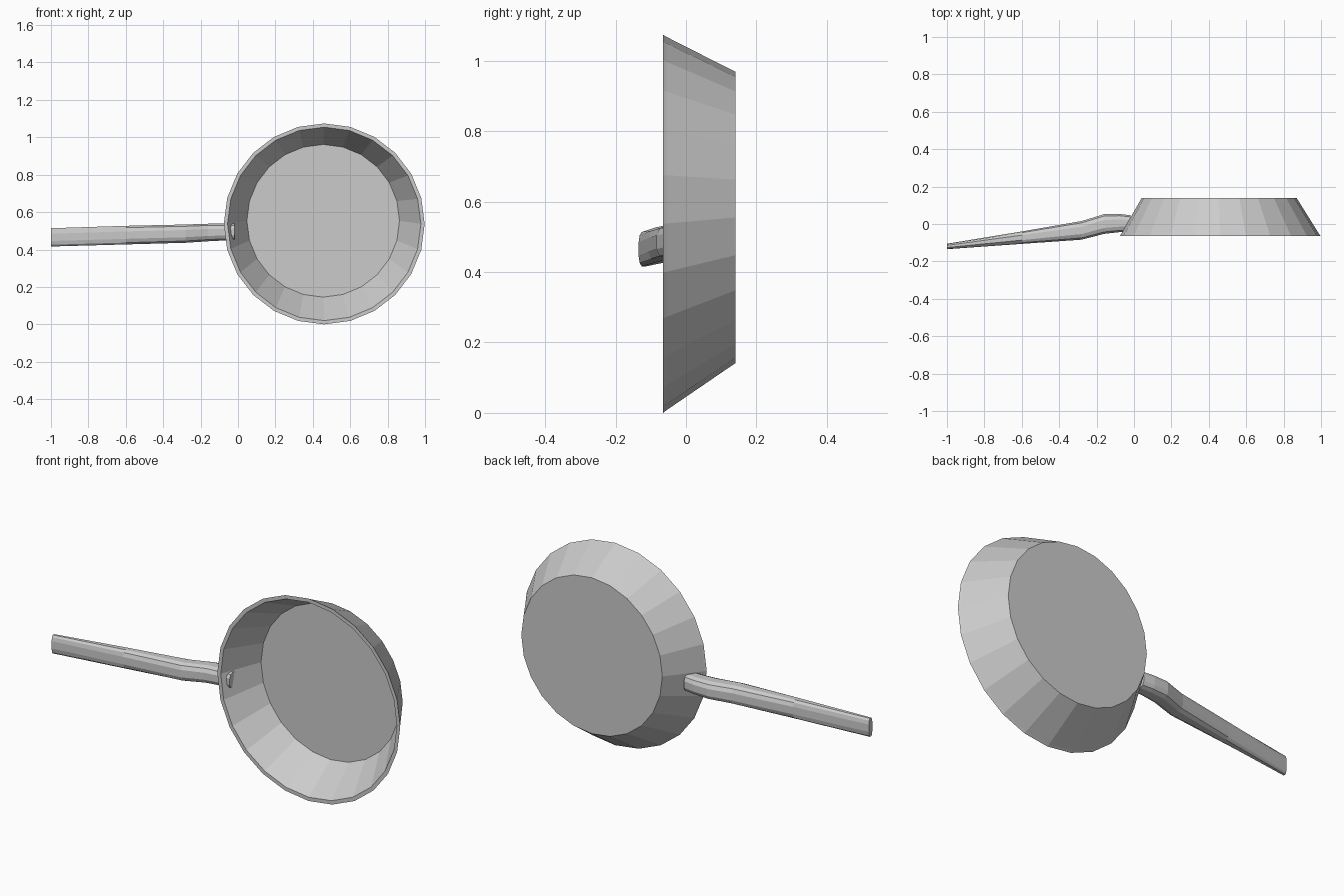
import bpy, bmesh, math

if "Cube" in bpy.data.objects:
    bpy.data.objects.remove(bpy.data.objects["Cube"])


def skin(name, rings, cap_ends=True):
    """Bridge equal-sized rings of points into a flat-shaded mesh."""
    bm = bmesh.new()
    loops = [[bm.verts.new(p) for p in ring] for ring in rings]
    n = len(loops[0])
    for a, b in zip(loops, loops[1:]):
        for i in range(n):
            j = (i + 1) % n
            bm.faces.new((a[i], a[j], b[j], b[i]))
    if cap_ends:
        bm.faces.new(loops[0])
        bm.faces.new(loops[-1])
    bmesh.ops.recalc_face_normals(bm, faces=bm.faces)
    mesh = bpy.data.meshes.new(name)
    bm.to_mesh(mesh)
    bm.free()
    obj = bpy.data.objects.new(name, mesh)
    bpy.context.collection.objects.link(obj)
    return obj


# Pan bowl: turned about the y axis, slightly lopsided towards the base
SIDES = 24


def pan_ring(radius, y):
    t = (y + 0.065) / 0.205
    cx, cz = 0.461 - 0.006 * t, 0.537 + 0.018 * t
    return [(cx + radius * math.cos(2 * math.pi * i / SIDES), y,
             cz + radius * math.sin(2 * math.pi * i / SIDES))
            for i in range(SIDES)]


profile = [(0.414, 0.14), (0.421, 0.128), (0.530, -0.055), (0.537, -0.065),
           (0.517, -0.065), (0.408, 0.125)]
skin("pan_bowl", [pan_ring(r, y) for r, y in profile])

# Handle: rounded oblong section swept along a bent path
# columns: x, y centre, z centre, half depth, half height
path = [(-1.00, -0.120, 0.465, 0.015, 0.050),
        (-0.60, -0.073, 0.477, 0.034, 0.051),
        (-0.28, -0.034, 0.485, 0.051, 0.050),
        (-0.16, 0.000, 0.491, 0.054, 0.048),
        (-0.08, 0.005, 0.493, 0.050, 0.046),
        (-0.02, 0.003, 0.494, 0.045, 0.045)]


def handle_ring(x, y, z, depth, height, sides=12):
    pts = []
    for i in range(sides):
        a = 2 * math.pi * (i + 0.5) / sides
        c, s = math.cos(a), math.sin(a)
        pts.append((x, y + depth * math.copysign(abs(c) ** 0.7, c),
                    z + height * math.copysign(abs(s) ** 0.7, s)))
    return pts


skin("handle", [handle_ring(*p) for p in path])
